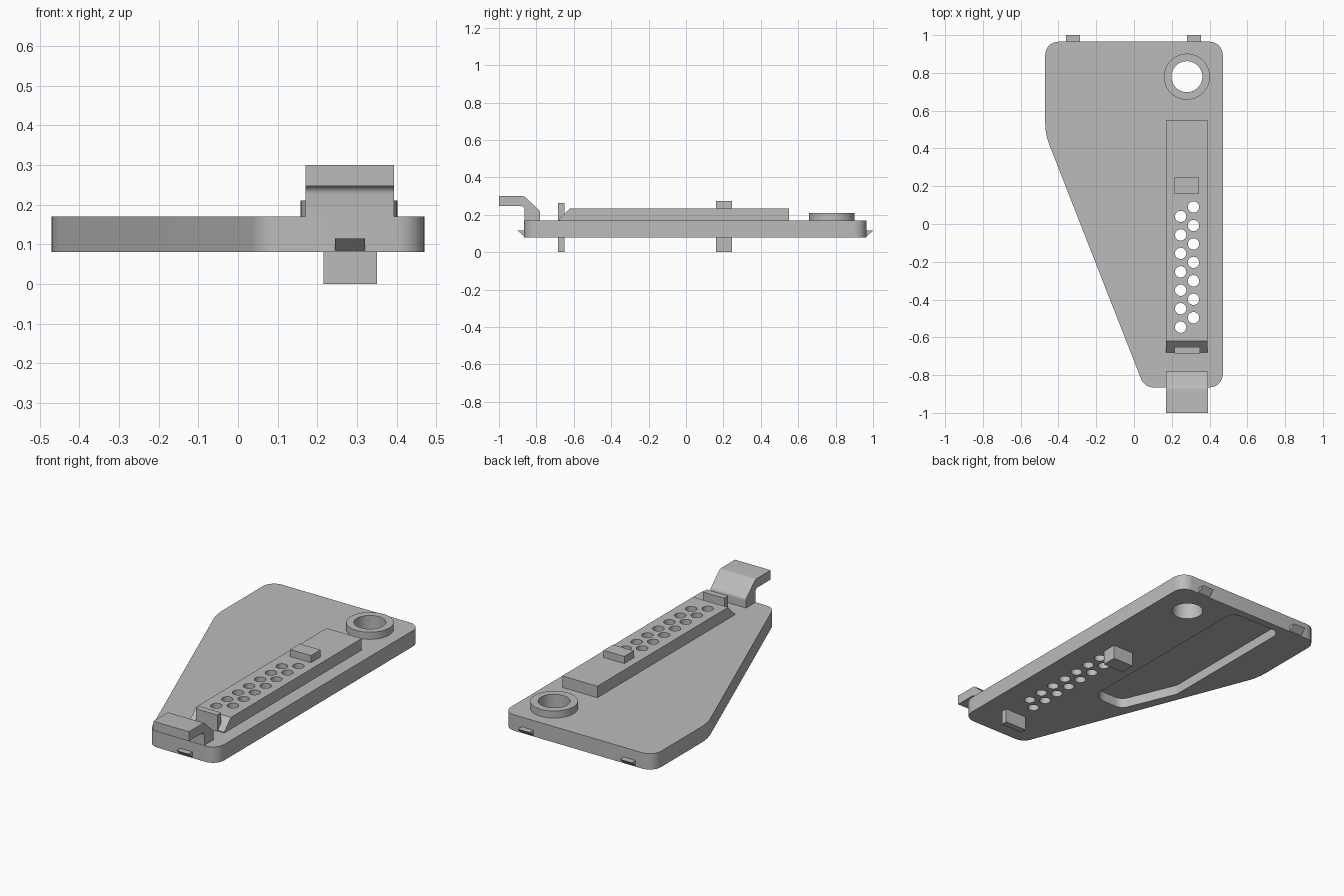
import bpy, bmesh, math
from mathutils import Vector

if "Cube" in bpy.data.objects:
    bpy.data.objects.remove(bpy.data.objects["Cube"], do_unlink=True)

grey = bpy.data.materials.new("plain_grey")
grey.use_nodes = True
grey.diffuse_color = (0.5, 0.5, 0.5, 1)
grey.node_tree.nodes["Principled BSDF"].inputs["Base Color"].default_value = (0.5, 0.5, 0.5, 1)


def rounded(corners, steps=8):
    """Outline with each (a, b, radius) corner replaced by an arc."""
    out = []
    for i, (x, y, r) in enumerate(corners):
        p = Vector((x, y))
        a = (Vector(corners[i - 1][:2]) - p).normalized()
        b = (Vector(corners[(i + 1) % len(corners)][:2]) - p).normalized()
        if r == 0:
            out.append(p)
            continue
        half = a.angle(b) / 2
        centre = p + (a + b).normalized() * r / math.sin(half)
        start = p + a * r / math.tan(half) - centre
        end = p + b * r / math.tan(half) - centre
        sweep = start.angle_signed(end)
        for k in range(steps + 1):
            t = -sweep * k / steps
            out.append(centre + Vector((start.x * math.cos(t) - start.y * math.sin(t),
                                        start.x * math.sin(t) + start.y * math.cos(t))))
    return out


def prism(name, outline, low, high, along="z"):
    """Extrude an outline: x-y outline along z, or y-z outline along x."""
    bm = bmesh.new()
    place = (lambda p: (p[0], p[1], low)) if along == "z" else (lambda p: (low, p[0], p[1]))
    face = bm.faces.new([bm.verts.new(place(p)) for p in outline])
    step = (0, 0, high - low) if along == "z" else (high - low, 0, 0)
    grown = bmesh.ops.extrude_face_region(bm, geom=[face])["geom"]
    bmesh.ops.translate(bm, vec=step, verts=[g for g in grown if isinstance(g, bmesh.types.BMVert)])
    bmesh.ops.recalc_face_normals(bm, faces=bm.faces)
    mesh = bpy.data.meshes.new(name)
    bm.to_mesh(mesh)
    bm.free()
    mesh.materials.append(grey)
    obj = bpy.data.objects.new(name, mesh)
    bpy.context.collection.objects.link(obj)
    return obj


def box(name, x0, x1, y0, y1, z0, z1):
    return prism(name, [(x0, y0), (x1, y0), (x1, y1), (x0, y1)], z0, z1)


def circle(x, y, r, n):
    return [(x + r * math.cos(k * math.tau / n), y + r * math.sin(k * math.tau / n)) for k in range(n)]


def combine(body, tool, operation):
    """Apply one boolean and discard its tool."""
    mod = body.modifiers.new("shape", "BOOLEAN")
    mod.operation, mod.solver, mod.object = operation, "EXACT", tool
    bpy.context.view_layer.objects.active = body
    bpy.ops.object.modifier_apply(modifier=mod.name)
    bpy.data.objects.remove(tool, do_unlink=True)


BOTTOM, TOP = 0.08, 0.17

# Tapered base plate with rounded corners
plate = prism("base_plate", rounded([
    (0.47, -0.865, 0.07), (0.47, 0.965, 0.07), (-0.47, 0.965, 0.07),
    (-0.47, 0.475, 0.32), (0.055, -0.865, 0.07)]), BOTTOM, TOP)

# Long raised rail with a sloped front end
rail = prism("rail", [(-0.68, 0.16), (-0.68, 0.175), (-0.62, 0.235), (0.55, 0.235), (0.55, 0.16)],
             0.17, 0.39, "x")
combine(plate, rail, "UNION")

# Round collar
combine(plate, prism("collar", circle(0.28, 0.78, 0.122, 48), 0.16, 0.21), "UNION")

# Hook at the front end
hook = prism("hook", rounded([
    (-1.0, 0.3, 0), (-0.865, 0.3, 0.03), (-0.78, 0.22, 0.02), (-0.78, 0.16, 0),
    (-0.863, 0.16, 0), (-0.863, 0.247, 0.02), (-1.0, 0.247, 0)], 5), 0.17, 0.393, "x")
combine(plate, hook, "UNION")

# Shallow pocket in the underside
pocket = prism("pocket", rounded([
    (0.08, 0.92, 0.05), (-0.25, 0.92, 0.05), (-0.25, 0.06, 0.08),
    (-0.12, -0.25, 0.06), (0.08, -0.25, 0.08)]), 0.0, 0.135)
combine(plate, pocket, "DIFFERENCE")

# Collar bore and two staggered columns of round holes
combine(plate, prism("bore", circle(0.28, 0.78, 0.082, 48), 0, 0.5), "DIFFERENCE")
for x, first in ((0.247, 0.04), (0.315, 0.09)):
    for k in range(7):
        combine(plate, prism("hole", circle(x, first - k * 0.0977, 0.03, 24), 0, 0.5), "DIFFERENCE")

# Upright pin and front tab passing through the plate
box("through_pin", 0.215, 0.345, 0.16, 0.245, 0, 0.275)
box("front_tab", 0.215, 0.35, -0.685, -0.65, 0, 0.263)

# Wedge clips on the front and back edges
for name, x, edge, tip in (("front_clip", 0.245, -0.86, -0.9),
                           ("back_left_clip", 0.28, 0.96, 1.0),
                           ("back_right_clip", -0.36, 0.96, 1.0)):
    prism(name, [(edge, BOTTOM), (tip, 0.115), (edge, 0.115)], x, x + 0.075, "x")

# Smooth curves, crisp edges
for obj in bpy.context.scene.objects:
    obj.select_set(obj.type == "MESH")
bpy.context.view_layer.objects.active = plate
bpy.ops.object.shade_smooth_by_angle(angle=math.radians(30))
